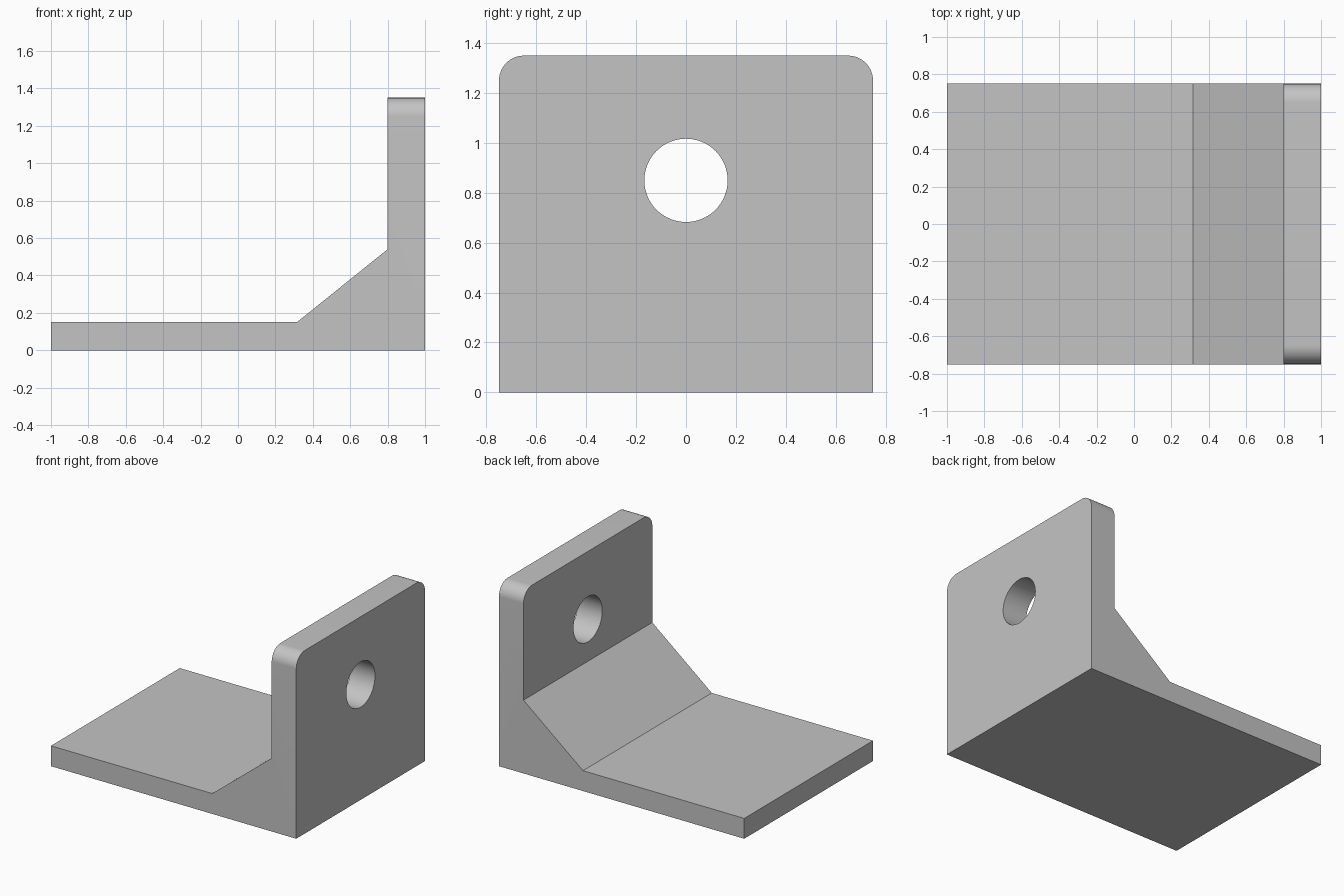
import bpy
import bmesh
from math import radians

cube = bpy.data.objects.get("Cube")
if cube:
    bpy.data.objects.remove(cube, do_unlink=True)

HALF_WIDTH = 0.75
TOP = 1.35
CORNER = 0.1
HOLE_RADIUS, HOLE_Z = 0.167, 0.85

# Grey material
grey = bpy.data.materials.new("plain grey")
grey.use_nodes = True
colour = (0.55, 0.55, 0.55, 1)
grey.diffuse_color = colour
grey.node_tree.nodes["Principled BSDF"].inputs["Base Color"].default_value = colour

# Side profile: base plate, sloped brace and upright wall
profile = [(-1, 0), (1, 0), (1, TOP), (0.8, TOP), (0.8, 0.54), (0.315, 0.15), (-1, 0.15)]

bm = bmesh.new()
face = bm.faces.new([bm.verts.new((x, -HALF_WIDTH, z)) for x, z in profile])
extruded = bmesh.ops.extrude_face_region(bm, geom=[face])["geom"]
moved = [v for v in extruded if isinstance(v, bmesh.types.BMVert)]
bmesh.ops.translate(bm, verts=moved, vec=(0, 2 * HALF_WIDTH, 0))

# Rounded upper corners of the wall
corners = [e for e in bm.edges
           if all(v.co.z > TOP - 0.01 for v in e.verts)
           and abs(e.verts[0].co.y - e.verts[1].co.y) < 0.01]
bmesh.ops.bevel(bm, geom=corners, offset=CORNER, offset_type='OFFSET',
                segments=16, profile=0.5, affect='EDGES')
bmesh.ops.recalc_face_normals(bm, faces=bm.faces)
mesh = bpy.data.meshes.new("angle_bracket")
bm.to_mesh(mesh)
bm.free()
mesh.materials.append(grey)
bracket = bpy.data.objects.new("angle_bracket", mesh)
bpy.context.collection.objects.link(bracket)

# Round hole through the wall
bpy.ops.mesh.primitive_cylinder_add(vertices=64, radius=HOLE_RADIUS, depth=0.6,
                                    location=(0.9, 0, HOLE_Z),
                                    rotation=(0, radians(90), 0))
cutter = bpy.context.object
cutter.name = "hole_cutter"
cutter.hide_render = True
cutter.data.materials.append(grey)
cut = bracket.modifiers.new("hole", 'BOOLEAN')
cut.operation = 'DIFFERENCE'
cut.solver = 'EXACT'
cut.object = cutter

bpy.ops.object.select_all(action='DESELECT')
bracket.select_set(True)
bpy.context.view_layer.objects.active = bracket
bpy.ops.object.modifier_apply(modifier=cut.name)
bpy.data.objects.remove(cutter, do_unlink=True)
bpy.ops.object.shade_smooth_by_angle(angle=radians(30))
